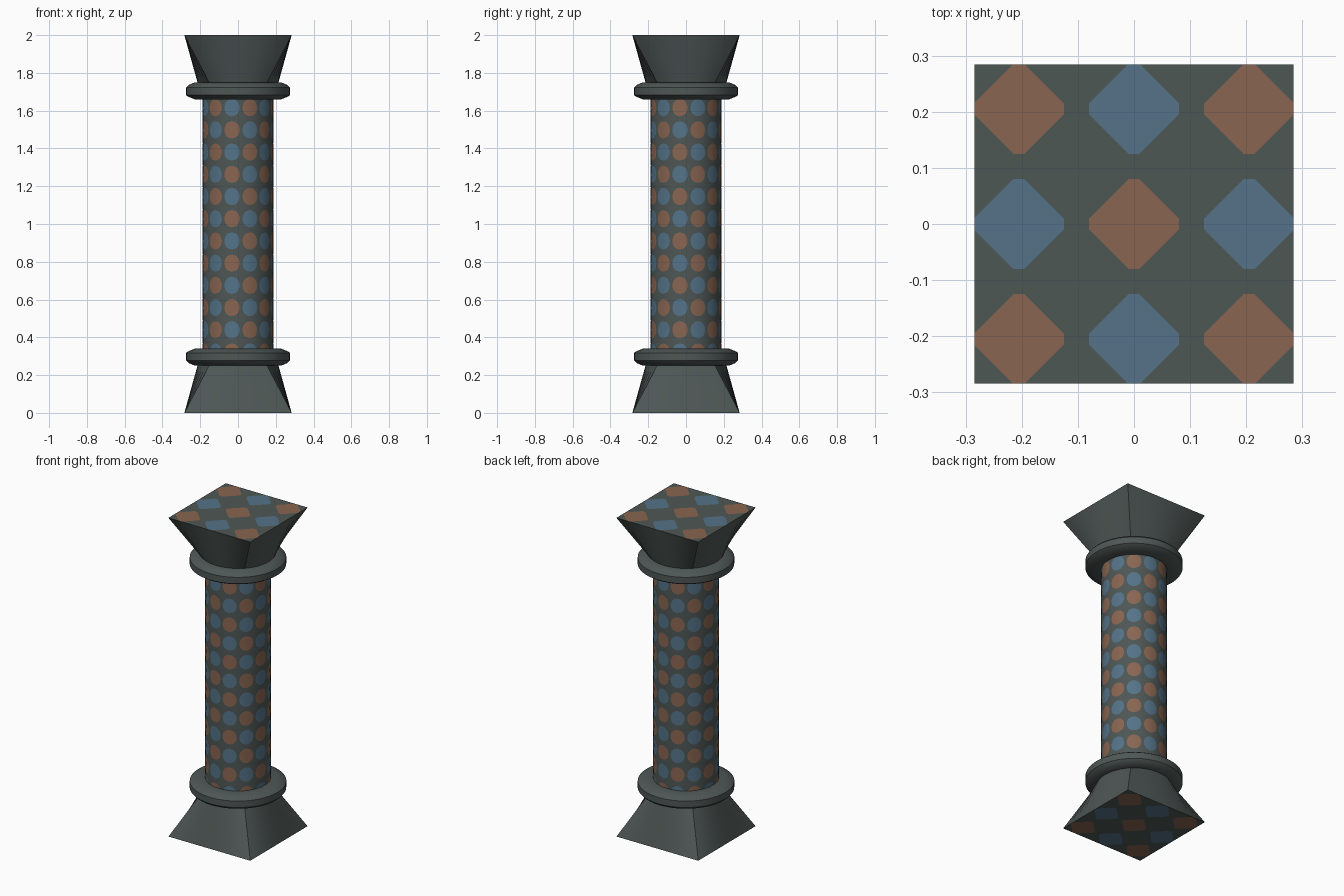
import bpy, bmesh, math

if "Cube" in bpy.data.objects:
    bpy.data.objects.remove(bpy.data.objects["Cube"])


def material(name, rgb):
    m = bpy.data.materials.new(name)
    m.diffuse_color = (*rgb, 1)
    m.use_nodes = True
    m.node_tree.nodes["Principled BSDF"].inputs["Base Color"].default_value = m.diffuse_color
    return m


MATS = [material("slate_grey", (0.076, 0.095, 0.091)),
        material("clay_orange", (0.25, 0.130, 0.082)),
        material("dusty_blue", (0.089, 0.171, 0.246))]


def finish(bm, name, angle=30):
    bmesh.ops.remove_doubles(bm, verts=bm.verts[:], dist=1e-5)
    mesh = bpy.data.meshes.new(name)
    bm.to_mesh(mesh)
    bm.free()
    for m in MATS:
        mesh.materials.append(m)
    ob = bpy.data.objects.new(name, mesh)
    bpy.context.collection.objects.link(ob)
    bpy.ops.object.select_all(action='DESELECT')
    ob.select_set(True)
    bpy.context.view_layer.objects.active = ob
    bpy.ops.object.shade_smooth_by_angle(angle=math.radians(angle))
    return ob


def square_ring(steps):
    """Counter-clockwise points on the border of a -1..1 square."""
    return ([(t, -1) for t in steps] + [(1, t) for t in steps]
            + [(-t, 1) for t in steps] + [(-1, -t) for t in steps])


def spotted(cols, rows, steps, dot, place):
    """Grid of cells, each with one spot cut in, colours alternating."""
    bm = bmesh.new()
    ring = square_ring(steps)
    n = len(ring)
    for i in cols:
        for j in rows:
            outer = [bm.verts.new(place(i + u / 2, j + v / 2)) for u, v in ring]
            inner = [bm.verts.new(place(i + u / 2, j + v / 2))
                     for u, v in (dot(*p) for p in ring)]
            mid = bm.verts.new(place(i, j))
            for k in range(n):
                m = (k + 1) % n
                bm.faces.new((outer[k], outer[m], inner[m], inner[k]))
                f = bm.faces.new((mid, inner[k], inner[m]))
                f.material_index = 1 if (i + j) % 2 == 0 else 2
    return bm


def loft(name, rings):
    bm = bmesh.new()
    loops = [[bm.verts.new(p) for p in r] for r in rings]
    n = len(loops[0])
    for a, b in zip(loops, loops[1:]):
        for k in range(n):
            m = (k + 1) % n
            bm.faces.new((a[k], a[m], b[m], b[k]))
    bmesh.ops.recalc_face_normals(bm, faces=bm.faces[:])
    return finish(bm, name)


def circle(r, z, n=48):
    return [(r * math.cos(2 * math.pi * k / n), r * math.sin(2 * math.pi * k / n), z)
            for k in range(n)]


# Shaft with rows of round spots
def round_dot(u, v):
    d = math.hypot(u, v)
    return 0.86 * u / d, 0.78 * v / d


def on_shaft(a, b):
    t = math.radians(-10 + 30 * a)
    return 0.187 * math.cos(t), 0.187 * math.sin(t), 0.44 + 0.1176 * b


finish(spotted(range(12), range(-1, 11), (-1, -0.5, 0, 0.5), round_dot, on_shaft), "shaft")


# End faces with diamond spots, trimmed to the square
HALF, PITCH = 0.284, 0.205


def diamond(u, v):
    d = abs(u) + abs(v)
    return 0.878 * u / d, 0.878 * v / d


for name, z, s in (("bottom_face", 0, -1), ("top_face", 2, 1)):
    bm = spotted(range(-1, 2), range(-1, 2), (-1, -0.125, 0.125), diamond,
                 lambda a, b: (s * a * PITCH, b * PITCH, z))
    for nx, ny in ((1, 0), (-1, 0), (0, 1), (0, -1)):
        bmesh.ops.bisect_plane(bm, geom=bm.verts[:] + bm.edges[:] + bm.faces[:],
                               plane_co=(nx * HALF, ny * HALF, 0),
                               plane_no=(nx, ny, 0), clear_outer=True)
    finish(bm, name)

# Square-to-round blocks and collar rings, mirrored about mid height
SQUARE = square_ring([-1 + k / 6 for k in range(12)])
COLLAR = [(0.18, 0.25), (0.228, 0.25), (0.262, 0.264), (0.275, 0.278),
          (0.275, 0.318), (0.262, 0.327), (0.228, 0.34), (0.18, 0.34)]
for where, flip in (("bottom", lambda z: z), ("top", lambda z: 2 - z)):
    neck = []
    for u, v in SQUARE:
        # same direction spacing as the circle, starting at the corner
        k = len(neck)
        t = math.radians(-135 + 360 * k / len(SQUARE))
        neck.append((0.213 * math.cos(t), 0.213 * math.sin(t), flip(0.255)))
    loft(where + "_block", [[(HALF * u, HALF * v, flip(0)) for u, v in SQUARE], neck])
    loft(where + "_collar", [circle(r, flip(z)) for r, z in COLLAR])
